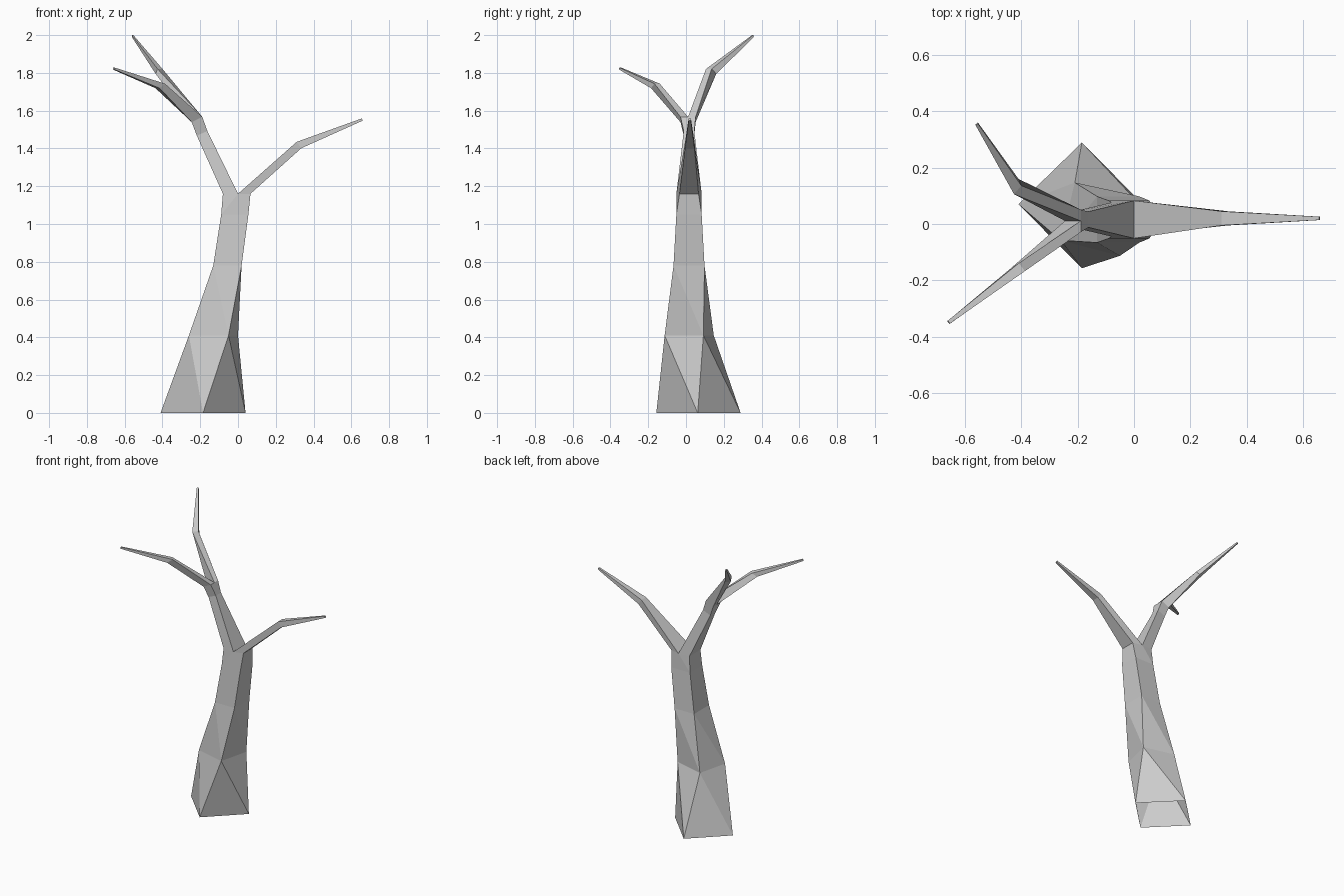
import bpy
import bmesh
from mathutils import Vector

cube = bpy.data.objects.get("Cube")
if cube:
    bpy.data.objects.remove(cube, do_unlink=True)

bark = bpy.data.materials.new("grey_bark")
bark.use_nodes = True
GREY = (0.6, 0.6, 0.6, 1)
bark.diffuse_color = GREY
bark.node_tree.nodes["Principled BSDF"].inputs["Base Color"].default_value = GREY


def section(centre, side, up, taper=1.0):
    """Four corners of a branch cross-section; taper narrows the underside."""
    c, s, u = Vector(centre), Vector(side), Vector(up)
    return [c - s + u, c + s + u, c + s * taper - u, c - s * taper - u]


def diamond(z, centre, u, v):
    """Trunk ring from its two half diagonals: front, left, back, right."""
    c, u, v = (Vector((*p, 0)) for p in (centre, u, v))
    c.z = z
    return [c - v, c + u, c + v, c - u]


def loft(bm, rings, split=False):
    """Skin consecutive four-sided rings, optionally with fixed diagonals."""
    loops = [[bm.verts.new(p) for p in ring] for ring in rings]
    for low, high in zip(loops, loops[1:]):
        for i in range(4):
            j = (i + 1) % 4
            if split:
                bm.faces.new((low[i], low[j], high[i]))
                bm.faces.new((low[j], high[j], high[i]))
            else:
                bm.faces.new((low[i], low[j], high[j], high[i]))
    return loops


def finish(name, bm):
    bmesh.ops.recalc_face_normals(bm, faces=bm.faces[:])
    mesh = bpy.data.meshes.new(name)
    bm.to_mesh(mesh)
    bm.free()
    mesh.materials.append(bark)
    bpy.context.collection.objects.link(bpy.data.objects.new(name, mesh))


def branch(name, rings, tip=True):
    bm = bmesh.new()
    loops = loft(bm, rings)
    if tip:
        bm.faces.new(loops[-1])
    finish(name, bm)


# Sections where the trunk divides into two limbs
left_root = section((.033, .016, 1.16), (0, .067, 0), (-.033, 0, 0), .75)
right_root = section((-.04, .016, 1.16), (0, .067, 0), (.04, 0, 0), .9)

# Trunk: twisted, leaning and open underneath
bm = bmesh.new()
loops = loft(bm, [
    diamond(0, (-.185, .066), (.225, -.004), (0, .223)),
    diamond(.41, (-.13, .017), (.13, .075), (-.08, .13)),
    diamond(.78, (-.056, .016), (.075, .082), (-.075, .082)),
    diamond(1.05, (-.017, .016), (.072, .067), (-.072, .067)),
], split=True)
front, left, back, right = loops[-1]
saddle_f, saddle_b, left_b, left_f = [bm.verts.new(p) for p in left_root]
right_b, right_f = [bm.verts.new(p) for p in right_root[2:]]
for face in ((front, left, left_b, left_f), (back, right, right_f, right_b),
             (right_f, saddle_f, right), (saddle_f, left_f, front, right),
             (right_b, saddle_b, back), (saddle_b, left_b, left, back)):
    bm.faces.new(face)
finish("trunk", bm)

# Left limb
branch("left_limb", [
    left_root,
    section((.323, .02, 1.418), (0, .025, 0), (-.012, 0, .017)),
    section((.658, .02, 1.553), (0, .006, 0), (-.002, 0, .006)),
])

# Right limb, which forks into two twigs
fork_up = (.028, 0, .014)
branch("right_limb", [
    right_root,
    section((-.19, .016, 1.48), (0, .028, 0), (.028, 0, .012)),
    section((-.217, .011, 1.553), (0, .04, 0), fork_up),
], tip=False)
branch("front_twig", [
    section((-.217, -.009, 1.553), (0, .02, 0), fork_up),
    section((-.412, -.162, 1.731), (-.011, .014, 0), (.014, .009, .012)),
    section((-.658, -.349, 1.823), (-.004, .005, 0), (.001, .001, .005)),
])
branch("back_twig", [
    section((-.217, .031, 1.553), (0, .02, 0), fork_up),
    section((-.418, .133, 1.808), (.013, .015, 0), (.005, -.012, .013)),
    section((-.558, .355, 1.995), (.004, .003, 0), (0, -.002, .005)),
])
